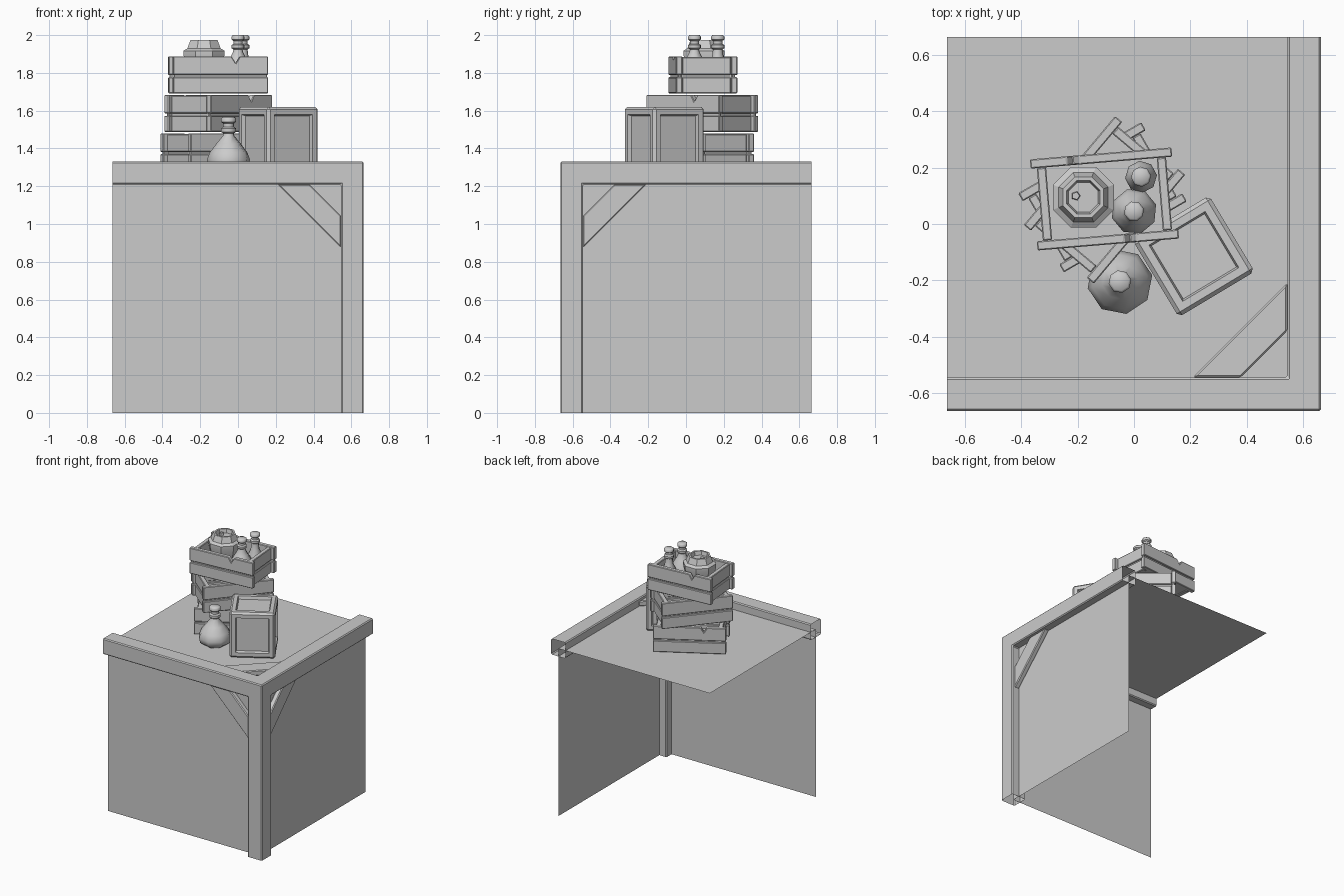
import bpy, bmesh
from math import radians, cos, sin, pi
from mathutils import Vector, Matrix

if "Cube" in bpy.data.objects:
    bpy.data.objects.remove(bpy.data.objects["Cube"])


def finish(name, bm, bevel=0.0, smooth=None, recalc=True):
    if recalc:
        bmesh.ops.recalc_face_normals(bm, faces=bm.faces)
    me = bpy.data.meshes.new(name)
    bm.to_mesh(me)
    bm.free()
    ob = bpy.data.objects.new(name, me)
    bpy.context.collection.objects.link(ob)
    if bevel:
        m = ob.modifiers.new("bevel", 'BEVEL')
        m.width, m.segments, m.limit_method = bevel, 1, 'ANGLE'
    if smooth:
        bpy.ops.object.select_all(action='DESELECT')
        ob.select_set(True)
        bpy.context.view_layer.objects.active = ob
        bpy.ops.object.shade_smooth_by_angle(angle=radians(smooth))
    return ob


def box(bm, center, size):
    mat = Matrix.Translation(center) @ Matrix.Diagonal((*size, 1))
    return bmesh.ops.create_cube(bm, size=1, matrix=mat)


def prism(bm, pts, direction):
    """Extrude a flat polygon of 3D points along a direction."""
    f = bm.faces.new([bm.verts.new(p) for p in pts])
    ext = bmesh.ops.extrude_face_region(bm, geom=[f], use_keep_orig=True)
    vs = [g for g in ext["geom"] if isinstance(g, bmesh.types.BMVert)]
    bmesh.ops.translate(bm, verts=vs, vec=direction)


def lathe(name, profile, loc, sides=8, turn=0.0, smooth=50, tilt=0.0):
    bm = bmesh.new()
    rings = []
    for r, z in profile:
        rings.append([bm.verts.new((r * cos(turn + 2 * pi * i / sides),
                                    r * sin(turn + 2 * pi * i / sides), z))
                      for i in range(sides)])
    for a, b in zip(rings, rings[1:]):
        for i in range(sides):
            j = (i + 1) % sides
            bm.faces.new((a[i], a[j], b[j], b[i]))
    bm.faces.new(rings[0][::-1])
    bm.faces.new(rings[-1])
    ob = finish(name, bm, smooth=smooth)
    ob.location = loc
    ob.rotation_euler = (0, tilt, 0)
    return ob


R, T, TOP = 0.665, 0.12, 1.33      # half width, beam thickness, block top
IN, MID = R - T, R - T / 2

# corner frame: one cube extruded left, back and down, ends left open
bm = bmesh.new()
box(bm, (MID, -MID, TOP - T / 2), (T, T, T))
for d, dist in ((Vector((-1, 0, 0)), R + IN), (Vector((0, 1, 0)), R + IN),
                (Vector((0, 0, -1)), TOP - T)):
    bm.normal_update()
    face = max(bm.faces, key=lambda f: (f.normal.dot(d) > 0.9, f.calc_center_median().dot(d)))
    ext = bmesh.ops.extrude_discrete_faces(bm, faces=[face])["faces"][0]
    old = list(ext.verts)
    base = [min((v for v in bm.verts if v not in old), key=lambda v: (v.co - o.co).length)
            for o in old]
    bmesh.ops.translate(bm, verts=old, vec=d * dist)
    for i in range(4):
        j = (i + 1) % 4
        if not bm.edges.get((base[i], old[i])) or \
           not any(old[j] in f.verts and base[i] in f.verts for f in bm.edges.get((base[i], old[i])).link_faces):
            bm.faces.new((base[i], base[j], old[j], old[i]))
    bm.faces.remove(ext)
bmesh.ops.remove_doubles(bm, verts=bm.verts, dist=1e-5)
finish("corner_frame", bm, bevel=0.007)

# three thin panels set in the middle of the beams
zp = TOP - T / 2
for name, pts in (
        ("front_panel", [(-R, -MID, 0), (MID, -MID, 0), (MID, -MID, zp), (-R, -MID, zp)]),
        ("right_panel", [(MID, -MID, 0), (MID, R, 0), (MID, R, zp), (MID, -MID, zp)]),
        ("top_panel", [(-R, -MID, zp), (MID, -MID, zp), (MID, R, zp), (-R, R, zp)])):
    bm = bmesh.new()
    bm.faces.new([bm.verts.new(p) for p in pts])
    finish(name, bm, recalc=False)

# diagonal braces across the inner corner of each face
X, Y, Z = Vector((1, 0, 0)), Vector((0, 1, 0)), Vector((0, 0, 1))
for name, org, a, b, n in (
        ("front_brace", Vector((IN, -MID, TOP - T)), -X, -Z, -Y),
        ("right_brace", Vector((MID, -IN, TOP - T)), Y, -Z, X),
        ("top_brace", Vector((IN, -IN, zp)), -X, Y, Z)):
    bm = bmesh.new()
    prism(bm, [org + a * u + b * v for u, v in
               ((0.165, 0), (0.335, 0), (0, 0.335), (0, 0.165))], n * 0.04)
    finish(name, bm, bevel=0.006)


# slatted open crates
def slat_crate(name, loc, angle, L=0.505, D=0.325, H=0.195):
    bm = bmesh.new()
    t, lo, hi = 0.033, 0.085, 0.097
    for s, chip in ((-1, 0.08), (1, -0.10)):
        y0 = s * (D / 2 - t / 2) - t / 2
        box(bm, (0, y0 + t / 2, lo / 2), (L, t, lo))
        # upper slat with a V-shaped chip in its top edge
        prof = [(-L / 2, hi), (L / 2, hi), (L / 2, H), (chip + 0.022, H),
                (chip, H - 0.035), (chip - 0.022, H), (-L / 2, H)]
        prism(bm, [(x, y0, z) for x, z in prof], (0, t, 0))
        x = s * (L / 2 - 0.022 - t / 2)
        for z0, z1 in ((0, lo), (hi, H - 0.004)):
            box(bm, (x, 0, (z0 + z1) / 2), (t, D - 2 * t, z1 - z0))
    # floor
    box(bm, (0, 0, 0.03), (L - 0.08, D - 0.04, 0.05))
    # thin strip closing the gap between slats
    for s in (-1, 1):
        box(bm, (0, s * (D / 2 - t * 0.6), 0.091), (L - 0.01, t * 0.5, 0.03))
        box(bm, (s * (L / 2 - 0.022 - t * 0.6), 0, 0.091), (t * 0.5, D - t, 0.03))
    ob = finish(name, bm, bevel=0.004)
    ob.location, ob.rotation_euler = loc, (0, 0, radians(angle))


slat_crate("bottom_crate", (-0.112, 0.095, 1.285), 30)
slat_crate("middle_crate", (-0.105, 0.086, 1.488), 50)
slat_crate("top_crate", (-0.105, 0.089, 1.692), 4.8)

# closed box with framed, recessed sides
bm = bmesh.new()
box(bm, (0, 0, 0.172), (0.315, 0.315, 0.344))
bmesh.ops.bevel(bm, geom=bm.edges[:], offset=0.014, segments=1, affect='EDGES')
sides = [f for f in bm.faces if f.calc_area() > 0.03]
bmesh.ops.inset_individual(bm, faces=sides, thickness=0.038)
bmesh.ops.inset_individual(bm, faces=sides, thickness=0.009, depth=-0.022)
ob = finish("framed_box", bm)
ob.location, ob.rotation_euler = (0.213, -0.115, 1.276), (0, 0, radians(31))


# bottles: b = body radius, n = neck radius, h = height
def bottle(name, loc, b, n, h, turn):
    body = [(0.6, 0), (0.93, 0.1), (1, 0.22), (0.86, 0.36), (0.55, 0.52)]
    neck = [(0.9, 0.66), (0.85, 0.70), (1.2, 0.73), (1.2, 0.79), (0.85, 0.82),
            (0.85, 0.88), (1.2, 0.91), (1.2, 0.97), (0.95, 1)]
    lathe(name, [(b * r, h * z) for r, z in body] + [(n * r, h * z) for r, z in neck],
          loc, turn=turn)


bottle("large_bottle", (-0.05, -0.205, 1.275), 0.117, 0.034, 0.292, 0.2)
bottle("crate_bottle_front", (0.0, 0.045, 1.745), 0.082, 0.03, 0.255, 0.3)
bottle("crate_bottle_back", (0.025, 0.168, 1.745), 0.057, 0.03, 0.255, 0.1)

# squat eight-sided pot with a sunken lid and a small knob
lathe("pot", [(0.07, 0), (0.1, 0.07), (0.117, 0.15), (0.117, 0.172), (0.095, 0.185),
              (0.078, 0.228), (0.064, 0.228), (0.057, 0.2)],
      (-0.18, 0.095, 1.745), turn=pi / 8, smooth=20)
lathe("pot_knob", [(0.017, 0), (0.014, 0.02)], (-0.207, 0.1, 1.944), sides=5, smooth=20)
